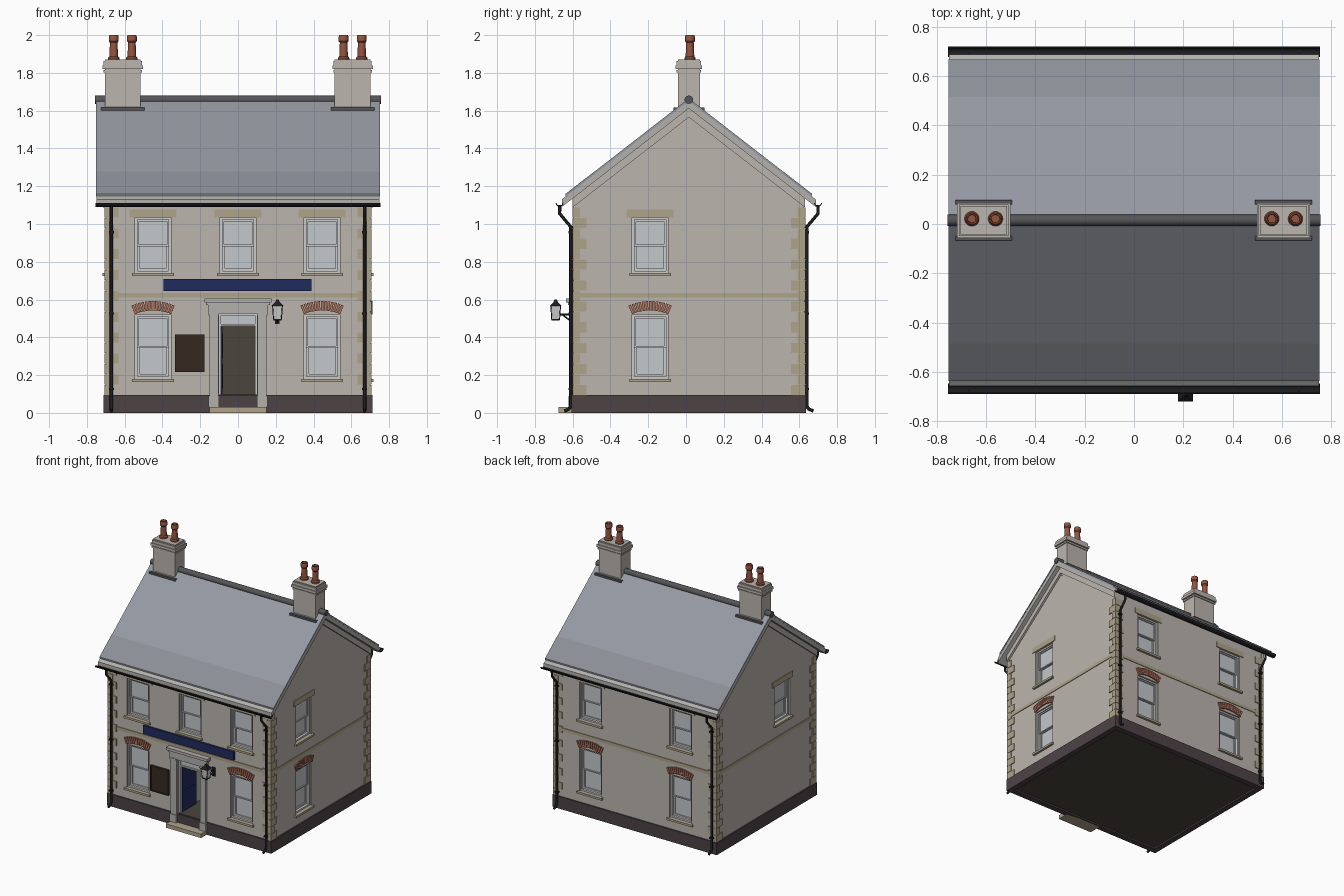
import bpy, bmesh
from math import sin, cos, pi, radians
from mathutils import Matrix, Vector

if "Cube" in bpy.data.objects:
    bpy.data.objects.remove(bpy.data.objects["Cube"])

YC, HW, HD = 0.015, 0.70, 0.61          # house centre in y, wall half width and half depth
SLOPE = 0.776
WALL, STONE = (0.50, 0.46, 0.42), (0.43, 0.37, 0.26)
PLINTH, SLATE, SLATE2 = (0.075, 0.055, 0.06), (0.30, 0.32, 0.36), (0.26, 0.28, 0.31)
TRIM, BLACK, GLASS = (0.45, 0.44, 0.42), (0.012, 0.012, 0.014), (0.55, 0.58, 0.60)
PAINT, BRICK, POT = (0.58, 0.57, 0.55), (0.45, 0.17, 0.11), (0.30, 0.09, 0.05)
LEAD, NAVY, BROWN, DARK = (0.09, 0.09, 0.095), (0.014, 0.024, 0.11), (0.035, 0.022, 0.014), (0.07, 0.06, 0.045)
ID = Matrix.Identity(4)


def material(color):
    name = "paint_%d_%d_%d" % tuple(int(c * 1000) for c in color)
    m = bpy.data.materials.get(name) or bpy.data.materials.new(name)
    m.diffuse_color = (*color, 1)
    m.use_nodes = True
    m.node_tree.nodes["Principled BSDF"].inputs["Base Color"].default_value = m.diffuse_color
    return m


def finish(name, bm, color, smooth=False):
    bmesh.ops.recalc_face_normals(bm, faces=bm.faces)
    me = bpy.data.meshes.new(name)
    bm.to_mesh(me)
    bm.free()
    ob = bpy.data.objects.new(name, me)
    bpy.context.collection.objects.link(ob)
    me.materials.append(material(color))
    if smooth:
        bpy.ops.object.select_all(action='DESELECT')
        ob.select_set(True)
        bpy.context.view_layer.objects.active = ob
        bpy.ops.object.shade_smooth_by_angle(angle=radians(35))
    return ob


def boxes(name, color, spans, M=ID):
    """One object from boxes given as (x0, x1, y0, y1, z0, z1)."""
    bm = bmesh.new()
    for x0, x1, y0, y1, z0, z1 in spans:
        T = Matrix.Translation(((x0 + x1) / 2, (y0 + y1) / 2, (z0 + z1) / 2))
        bmesh.ops.create_cube(bm, size=1, matrix=M @ T @ Matrix.Diagonal((abs(x1 - x0), abs(y1 - y0), z1 - z0, 1)))
    return finish(name, bm, color)


def prism(name, color, profile, spans, smooth=False):
    """Extrude a (y offset, z) profile along x over each span."""
    bm = bmesh.new()
    for x0, x1 in spans:
        f = bm.faces.new([bm.verts.new((x0, YC + y, z)) for y, z in profile])
        ext = bmesh.ops.extrude_face_region(bm, geom=[f], use_keep_orig=True)
        vs = [v for v in ext['geom'] if isinstance(v, bmesh.types.BMVert)]
        bmesh.ops.translate(bm, verts=vs, vec=(x1 - x0, 0, 0))
    return finish(name, bm, color, smooth)


def lathe(name, color, profile, centres, n=20):
    bm = bmesh.new()
    for c in centres:
        rings = [[bm.verts.new((c[0] + r * cos(2 * pi * i / n), c[1] + r * sin(2 * pi * i / n), z))
                  for i in range(n)] for r, z in profile]
        for a, b in zip(rings, rings[1:]):
            for i in range(n):
                bm.faces.new((a[i], a[(i + 1) % n], b[(i + 1) % n], b[i]))
        bm.faces.new(rings[0])
        bm.faces.new(rings[-1])
    return finish(name, bm, color, True)


def pipe(name, pts, r):
    cu = bpy.data.curves.new(name, 'CURVE')
    cu.dimensions, cu.bevel_depth, cu.bevel_resolution, cu.use_fill_caps = '3D', r, 2, True
    sp = cu.splines.new('POLY')
    sp.points.add(len(pts) - 1)
    for p, co in zip(sp.points, pts):
        p.co = (*co, 1)
    ob = bpy.data.objects.new(name, cu)
    bpy.context.collection.objects.link(ob)
    cu.materials.append(material(BLACK))
    bpy.ops.object.select_all(action='DESELECT')
    ob.select_set(True)
    bpy.context.view_layer.objects.active = ob
    bpy.ops.object.convert(target='MESH')


def chevron(top, thick, reach):
    """Inverted V roof profile."""
    e = SLOPE * reach
    return [(-reach, top - e), (0, top), (reach, top - e),
            (reach, top - e - thick), (0, top - thick), (-reach, top - e - thick)]


def ring(x0, x1, z0, z1, t, y0, y1):
    return [(x0, x0 + t, y0, y1, z0, z1), (x1 - t, x1, y0, y1, z0, z1),
            (x0 + t, x1 - t, y0, y1, z0, z0 + t), (x0 + t, x1 - t, y0, y1, z1 - t, z1)]


# walls with gables, one solid before the openings are cut
E = 1.63 - SLOPE * HD
body = prism("walls", WALL, [(-HD, 0.03), (HD, 0.03), (HD, E), (0, 1.63), (-HD, E)], [(-HW, HW)])


def cut(span, M=ID):
    c = boxes("opening_cutter", WALL, [span], M)
    mod = body.modifiers.new("opening", 'BOOLEAN')
    mod.operation, mod.solver, mod.object = 'DIFFERENCE', 'EXACT', c
    bpy.context.view_layer.objects.active = body
    bpy.ops.object.modifier_apply(modifier=mod.name)
    bpy.data.objects.remove(c)


def window(M, upper):
    """Sash window in wall space: -y points out of the wall."""
    z0, z1 = (0.74, 1.035) if upper else (0.18, 0.52)
    w, zm = 0.095, (z0 + z1) / 2
    cut((-w, w, -0.05, 0.05, z0, z1), M)
    boxes("window_frame", PAINT, ring(-w, w, z0, z1, 0.012, 0.012, 0.05)
          + ring(-w + 0.012, w - 0.012, zm - 0.006, z1 - 0.012, 0.009, 0.02, 0.035)
          + ring(-w + 0.012, w - 0.012, z0 + 0.012, zm + 0.006, 0.013, 0.03, 0.048), M)
    boxes("window_glass", GLASS, [(-w + 0.015, w - 0.015, 0.028, 0.031, zm, z1 - 0.015),
                                  (-w + 0.015, w - 0.015, 0.038, 0.042, z0 + 0.015, zm)], M)
    boxes("window_sill", STONE, [(-0.11, 0.11, -0.018, 0.03, z0 - 0.016, z0)], M)
    if upper:
        boxes("window_lintel", STONE, [(-0.125, 0.125, -0.006, 0.01, z1, z1 + 0.043)], M)
        return
    # fan of bricks over the ground floor windows
    bm = bmesh.new()
    n, half = 13, 0.42
    for i in range(n):
        a = -half + 2 * half * (i + 0.5) / n
        T = Matrix.Translation((0, 0, 0.305)) @ Matrix.Rotation(a, 4, 'Y') @ Matrix.Translation((0, 0, 0.262))
        bmesh.ops.create_cube(bm, size=1, matrix=M @ T @ Matrix.Diagonal((0.0135, 0.022, 0.05, 1)))
    finish("brick_arch", bm, BRICK)


def wall(x, y, deg):
    return Matrix.Translation((x, y, 0)) @ Matrix.Rotation(radians(deg), 4, 'Z')


for x in (-0.45, 0, 0.445):
    window(wall(x, YC - HD, 0), True)
    if x:
        window(wall(x, YC - HD, 0), False)
for x in (-0.39, 0.39):
    for up in (True, False):
        window(wall(x, YC + HD, 180), up)
window(wall(HW, -0.19, 90), True)
window(wall(HW, -0.19, 90), False)
window(wall(-HW, -0.19, -90), True)

# plinth, floor and string course
def band(name, color, out, z0, z1, t):
    X, Y = HW + out, HD + out
    boxes(name, color, [(-X, X, YC - Y, YC - Y + t, z0, z1), (-X, X, YC + Y - t, YC + Y, z0, z1),
                        (-X, -X + t, YC - Y + t, YC + Y - t, z0, z1), (X - t, X, YC - Y + t, YC + Y - t, z0, z1)])


band("plinth", PLINTH, 0.011, 0, 0.095, 0.045)
band("string_course", STONE, 0.005, 0.61, 0.635, 0.02)
boxes("floor", DARK, [(-HW + 0.02, HW - 0.02, YC - HD + 0.02, YC + HD - 0.02, 0.012, 0.05)])

# corner quoins, alternating long and short
quoins, N, h = [], 18, (1.09 - 0.095) / 18
for sx in (-1, 1):
    for sy in (-1, 1):
        for i in range(N):
            lx, ly = (0.075, 0.042) if i % 2 else (0.042, 0.075)
            X, Y, z = HW + 0.007, HD + 0.007, 0.095 + i * h
            quoins.append((sx * X, sx * (X - lx), YC + sy * Y, YC + sy * (Y - ly), z, z + h - 0.002))
boxes("quoins", STONE, quoins)

# roof
prism("roof_slates", SLATE, chevron(1.665, 0.014, 0.65), [(-0.752, 0.752)])
for s in (-1, 1):
    zt = lambda d, k: 1.665 + k - SLOPE * d
    prism("eaves_slates", SLATE2, [(s * 0.5, zt(0.5, 0.001)), (s * 0.652, zt(0.652, 0.001)),
                                   (s * 0.652, zt(0.652, -0.01)), (s * 0.5, zt(0.5, -0.01))], [(-0.753, 0.753)])
prism("roof_boarding", TRIM, chevron(1.652, 0.04, 0.672), [(-0.75, 0.75)])
prism("bargeboards", WALL, chevron(1.63, 0.065, 0.615), [(-0.716, -0.69), (0.69, 0.716)])
prism("ridge_tiles", LEAD, [(0.023 * cos(a * pi / 8), 1.657 + 0.023 * sin(a * pi / 8)) for a in range(16)],
      [(-0.757, 0.757)], True)

# gutters and downpipes
for s in (-1, 1):
    outer = [(s * 0.684 + 0.021 * cos(a), 1.112 + 0.021 * sin(a)) for a in [pi + pi * i / 8 for i in range(9)]]
    inner = [(s * 0.684 + 0.016 * cos(a), 1.112 + 0.016 * sin(a)) for a in [2 * pi - pi * i / 8 for i in range(9)]]
    prism("gutter", BLACK, outer + inner, [(-0.755, 0.755)], True)
    for x in (-0.67, 0.67):
        path = [(0.684, 1.10), (0.684, 1.055), (0.625, 0.985), (0.625, 0.035), (0.635, 0.02), (0.66, 0.01)]
        pipe("downpipe", [(x, YC + s * d, z) for d, z in path], 0.009)
        boxes("pipe_collars", BLACK, [(x - 0.013, x + 0.013, YC + s * 0.612, YC + s * 0.637, z, z + 0.012)
                                      for z in (0.12, 0.52, 0.95)])

# chimneys
for cx in (-0.61, 0.607):
    def tier(g, z0, z1):
        return (cx - 0.095 - g, cx + 0.095 + g, YC - 0.058 - g, YC + 0.058 + g, z0, z1)
    boxes("chimney_stack", WALL, [tier(0, 1.55, 1.87)])
    boxes("chimney_courses", WALL, [tier(0.007, 1.802, 1.814), tier(0.013, 1.82, 1.84), tier(0.006, 1.84, 1.862)])
    boxes("chimney_flashing", LEAD, [(cx - 0.115, cx + 0.115, YC + s * 0.057, YC + s * 0.082, 1.592, 1.616)
                                     for s in (-1, 1)])
    lathe("chimney_pots", POT, [(0.03, 1.865), (0.03, 1.88), (0.023, 1.888), (0.02, 1.96), (0.026, 1.968),
                                (0.026, 1.992), (0.023, 2.0), (0.018, 2.0), (0.016, 1.93)],
          [(cx - 0.048, YC + 0.006), (cx + 0.048, YC + 0.006)])

# entrance lobby, open door and surround, in front wall space
F = wall(0, YC - HD, 0)
cut((-0.1, 0.1, -0.05, 0.32, 0.095, 0.525), F)
boxes("lobby_back", DARK, [(-0.1, 0.1, 0.312, 0.318, 0.095, 0.525)], F)
boxes("lobby_floor", DARK, [(-0.1, 0.1, 0.0, 0.312, 0.092, 0.098)], F)
boxes("open_door", NAVY, [(-0.095, -0.083, 0.03, 0.2, 0.1, 0.455)]
      + [(-0.083, -0.080, a, a + 0.055, z, z + 0.13) for a in (0.05, 0.125) for z in (0.13, 0.29)], F)
boxes("door_frame", PAINT, ring(-0.1, 0.1, 0.46, 0.525, 0.01, 0.01, 0.04)
      + [(s * 0.1, s * 0.09, 0.01, 0.03, 0.098, 0.46) for s in (-1, 1)], F)
boxes("transom_light", GLASS, [(-0.09, 0.09, 0.022, 0.027, 0.47, 0.515)], F)
boxes("door_surround", TRIM, [(s * 0.102, s * 0.15, -0.022, 0.01, 0.03, 0.53) for s in (-1, 1)]
      + [(s * 0.1, s * 0.157, -0.028, 0.01, 0.03, 0.09) for s in (-1, 1)]
      + [(s * 0.1, s * 0.157, -0.028, 0.01, 0.515, 0.53) for s in (-1, 1)]
      + [(-0.16, 0.16, -0.024, 0.01, 0.525, 0.575), (-0.17, 0.17, -0.03, 0.01, 0.572, 0.585),
         (-0.178, 0.178, -0.04, 0.01, 0.585, 0.606)], F)
boxes("doorstep", STONE, [(-0.152, 0.152, -0.08, 0.02, 0, 0.03)], F)

# sign board and notice board, left blank
boxes("sign_board", NAVY, [(-0.395, 0.39, -0.016, 0.005, 0.645, 0.71)], F)
boxes("notice_board", BROWN, [(-0.33, -0.18, -0.012, 0.005, 0.22, 0.412)]
      + ring(-0.333, -0.177, 0.217, 0.415, 0.008, -0.017, 0.005), F)

# wall lantern on a bracket
LX, LY = 0.209, -0.69


def frustum(name, color, r1, r2, z0, z1):
    bm = bmesh.new()
    bmesh.ops.create_cone(bm, cap_ends=True, segments=4, radius1=r1 * 2 ** 0.5, radius2=r2 * 2 ** 0.5, depth=z1 - z0,
                          matrix=Matrix.Translation((LX, LY, (z0 + z1) / 2)) @ Matrix.Rotation(pi / 4, 4, 'Z'))
    finish(name, bm, color)


frustum("lantern_glass", (0.7, 0.7, 0.68), 0.021, 0.026, 0.497, 0.568)
frustum("lantern_base", BLACK, 0.02, 0.024, 0.488, 0.498)
frustum("lantern_roof", BLACK, 0.031, 0.011, 0.567, 0.587)
frustum("lantern_finial", BLACK, 0.012, 0.006, 0.587, 0.6)
for sx in (-1, 1):
    for sy in (-1, 1):
        pipe("lantern_bar", [(LX + sx * 0.021, LY + sy * 0.021, 0.495), (LX + sx * 0.026, LY + sy * 0.026, 0.57)], 0.0025)
pipe("lantern_arm", [(LX, LY + 0.02, 0.52), (LX, YC - HD, 0.52)], 0.005)
pipe("lantern_brace", [(LX, LY + 0.035, 0.52), (LX, YC - HD, 0.475)], 0.004)
boxes("lantern_plate", BLACK, [(LX - 0.012, LX + 0.012, YC - HD - 0.006, YC - HD + 0.005, 0.47, 0.54)])
